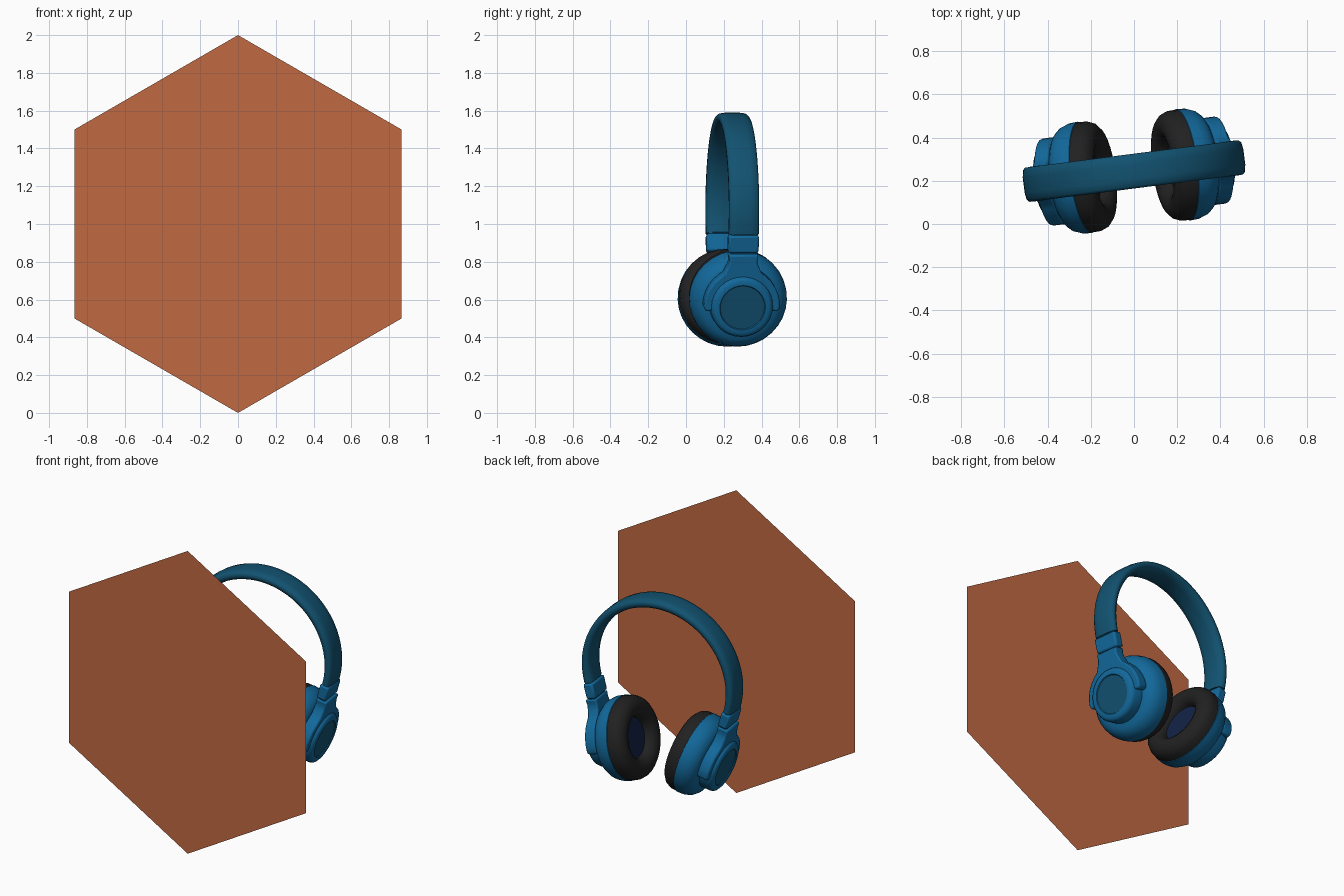
import bpy, bmesh, math
from mathutils import Matrix, Vector

if "Cube" in bpy.data.objects:
    bpy.data.objects.remove(bpy.data.objects["Cube"])

def material(name, r, g, b):
    m = bpy.data.materials.new(name)
    m.diffuse_color = (r, g, b, 1)
    m.use_nodes = True
    m.node_tree.nodes["Principled BSDF"].inputs["Base Color"].default_value = m.diffuse_color
    return m

ORANGE = material("burnt_orange", 0.53, 0.142, 0.055)
BLUE = material("bright_blue", 0.006, 0.14, 0.33)
DEEP = material("deep_blue", 0.006, 0.085, 0.165)
BLACK = material("soft_black", 0.016, 0.015, 0.015)
NAVY = material("navy_mesh", 0.006, 0.016, 0.06)

def finish(name, bm, mat, matrix, angle=40, bevel=0):
    bmesh.ops.remove_doubles(bm, verts=bm.verts, dist=1e-5)
    bmesh.ops.recalc_face_normals(bm, faces=bm.faces)
    me = bpy.data.meshes.new(name)
    bm.to_mesh(me)
    bm.free()
    me.materials.append(mat)
    ob = bpy.data.objects.new(name, me)
    ob.matrix_world = matrix
    bpy.context.collection.objects.link(ob)
    if bevel:
        mod = ob.modifiers.new("soft_edges", 'BEVEL')
        mod.width, mod.segments, mod.limit_method = bevel, 2, 'ANGLE'
    bpy.ops.object.select_all(action='DESELECT')
    ob.select_set(True)
    bpy.context.view_layer.objects.active = ob
    bpy.ops.object.shade_smooth_by_angle(angle=math.radians(angle))
    return ob

def lathe(name, profile, mat, matrix, n=32):
    """Turn (distance along x, radius) points round the x axis."""
    bm = bmesh.new()
    vs = [bm.verts.new((t, 0, r)) for t, r in profile]
    es = [bm.edges.new(p) for p in zip(vs, vs[1:])]
    bmesh.ops.spin(bm, geom=vs + es, cent=(0, 0, 0), axis=(1, 0, 0),
                   angle=2 * math.pi, steps=n, use_merge=True)
    return finish(name, bm, mat, matrix)

def plate(name, outline, t0, t1, mat, matrix, bevel):
    """Extrude a (y, z) outline from x = t0 to x = t1."""
    bm = bmesh.new()
    f = bm.faces.new([bm.verts.new((t0, y, z)) for y, z in outline])
    ext = bmesh.ops.extrude_face_region(bm, geom=[f])["geom"]
    bmesh.ops.translate(bm, vec=(t1 - t0, 0, 0),
                        verts=[v for v in ext if isinstance(v, bmesh.types.BMVert)])
    return finish(name, bm, mat, matrix, bevel=bevel)

# Flat hexagonal backdrop panel standing in front
bm = bmesh.new()
bm.faces.new([bm.verts.new((math.sin(i * math.pi / 3), -0.525, 1 - math.cos(i * math.pi / 3)))
              for i in range(6)])
finish("hexagon_panel", bm, ORANGE, Matrix())

# Headphones are turned slightly about the vertical
BASE = Matrix.Translation((0, 0.245, 0)) @ Matrix.Rotation(math.radians(7.3), 4, 'Z')

# Headband: rounded section swept past a half circle
section = [(-0.08, -0.035), (-0.08, -0.017), (-0.068, -0.005), (-0.035, 0), (0.035, 0),
           (0.068, -0.005), (0.08, -0.017), (0.08, -0.035), (0.068, -0.052),
           (0.035, -0.06), (-0.035, -0.06), (-0.068, -0.052)]
bm = bmesh.new()
rings = []
for i in range(41):
    a = math.radians(-15 + 210 * i / 40)
    rings.append([bm.verts.new(((0.515 + d) * math.cos(a), y, 1.075 + (0.515 + d) * math.sin(a)))
                  for y, d in section])
for p, q in zip(rings, rings[1:]):
    for k in range(len(section)):
        j = (k + 1) % len(section)
        bm.faces.new((p[k], p[j], q[j], q[k]))
bm.faces.new(rings[0])
bm.faces.new(rings[-1])
finish("headband", bm, DEEP, BASE, angle=50)

# Yoke outline: short stem flaring into a half ring
right_side = [(0.08, 0.283), (0.074, 0.25), (0.08, 0.225), (0.1, 0.18)]
right_side += [(0.203 * math.cos(math.radians(a)), 0.203 * math.sin(math.radians(a)))
               for a in (52, 41, 30, 20, 10, 0)]
right_side += [(0.197, -0.02), (0.18, -0.028), (0.16, -0.02)]
yoke = right_side + [(-y, z) for y, z in reversed(right_side)]

for side, turn in (("right", 0), ("left", math.pi)):
    # Cup frame: x points outwards, z runs up along the stem
    M = (BASE @ Matrix.Rotation(turn, 4, 'Z') @ Matrix.Translation((0.135, 0, 0.635))
         @ Matrix.Rotation(math.radians(15), 4, 'Y'))
    # Ear cushion and speaker mesh
    lathe(side + "_ear_cushion",
          [(0.075, 0.122), (0.04, 0.126), (0.015, 0.143), (0.002, 0.17), (0, 0.195),
           (0.008, 0.222), (0.028, 0.245), (0.055, 0.256), (0.095, 0.257), (0.095, 0.2)],
          BLACK, M)
    lathe(side + "_speaker_mesh", [(0.06, 0), (0.06, 0.135)], NAVY, M)
    # Cup shell
    lathe(side + "_cup_shell",
          [(0.085, 0.15), (0.09, 0.25), (0.097, 0.26), (0.14, 0.257), (0.175, 0.244),
           (0.2, 0.222), (0.212, 0.2), (0.22, 0.16), (0.22, 0)], BLUE, M)
    # Outer cap with a recessed disc
    lathe(side + "_cap_ring",
          [(0.2, 0.168), (0.28, 0.166), (0.297, 0.158), (0.305, 0.145),
           (0.305, 0.122), (0.299, 0.118), (0.299, 0.1)], BLUE, M)
    lathe(side + "_cap_disc", [(0.3, 0), (0.3, 0.118)], DEEP, M)
    # Yoke and slider
    plate(side + "_yoke", yoke, 0.212, 0.284, BLUE, M, 0.012)
    plate(side + "_slider", [(-0.081, 0.288), (0.081, 0.288), (0.081, 0.385), (-0.081, 0.385)],
          0.209, 0.273, BLUE, M, 0.012)
    plate(side + "_slider_core", [(-0.068, 0.26), (0.068, 0.26), (0.068, 0.41), (-0.068, 0.41)],
          0.222, 0.26, BLUE, M, 0.006)
